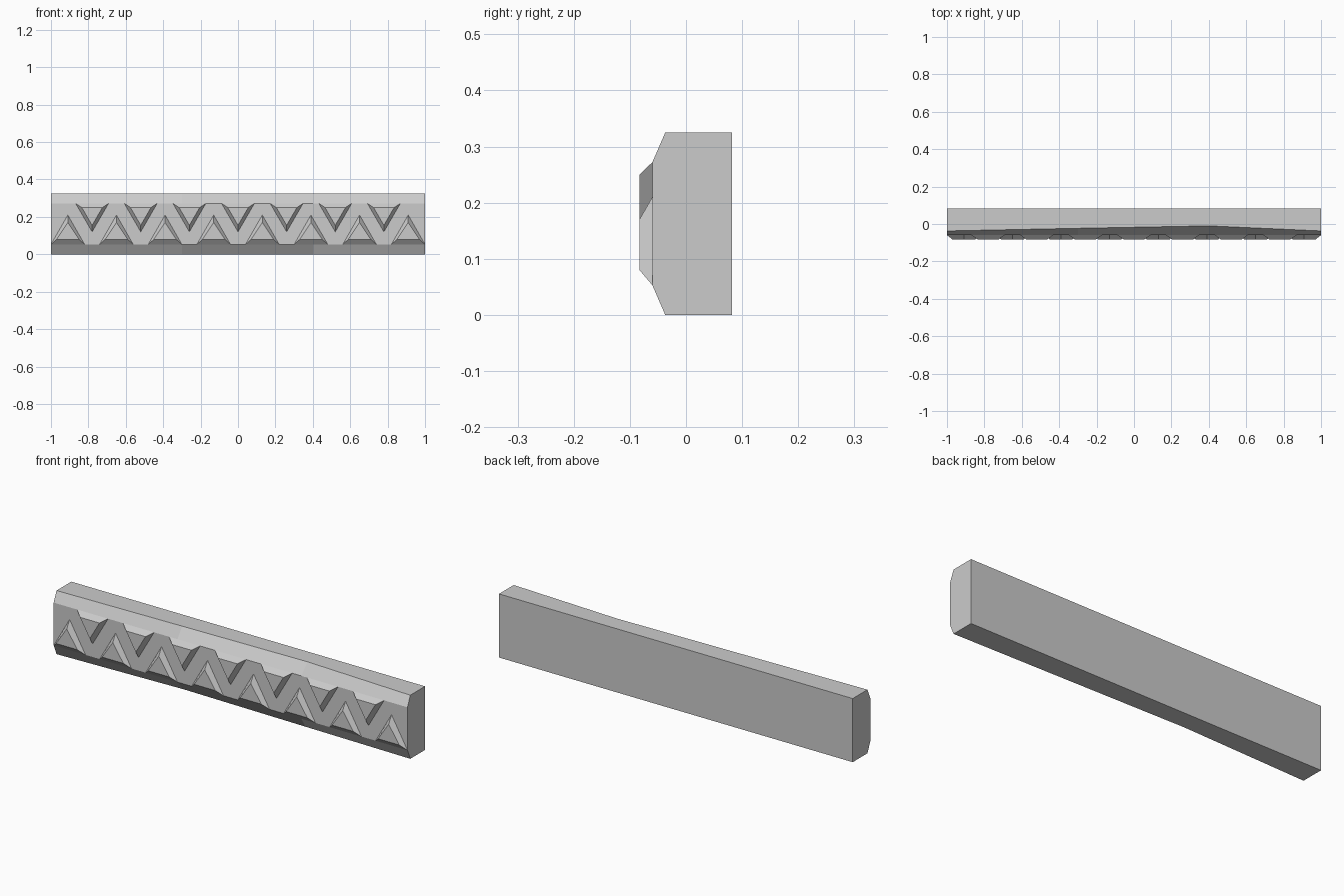
import bpy
import bmesh

cube = bpy.data.objects.get("Cube")
if cube:
    bpy.data.objects.remove(cube, do_unlink=True)

# Single stone grey
stone = bpy.data.materials.new("stone_grey")
stone.use_nodes = True
grey = (0.6, 0.6, 0.6, 1)
stone.diffuse_color = grey
stone.node_tree.nodes["Principled BSDF"].inputs["Base Color"].default_value = grey

HEIGHT, BACK, FACE, RAISED = 0.325, 0.082, -0.06, -0.083
FACE_LOW, FACE_HIGH = 0.053, 0.272


def finish(name, bm):
    bmesh.ops.recalc_face_normals(bm, faces=bm.faces)
    mesh = bpy.data.meshes.new(name)
    bm.to_mesh(mesh)
    bm.free()
    mesh.materials.append(stone)
    obj = bpy.data.objects.new(name, mesh)
    bpy.context.collection.objects.link(obj)
    return obj


# Beam: chamfered profile lofted along x, with slightly worn long edges
bm = bmesh.new()
rings = []
for x, top_y, bottom_y in ((-1, -0.037, -0.037), (-0.3, -0.023, -0.015),
                           (0.4, -0.01, -0.027), (1, -0.037, -0.037)):
    profile = ((BACK, 0), (bottom_y, 0), (FACE, FACE_LOW),
               (FACE, FACE_HIGH), (top_y, HEIGHT), (BACK, HEIGHT))
    rings.append([bm.verts.new((x, y, z)) for y, z in profile])
for a, b in zip(rings, rings[1:]):
    for i in range(len(a)):
        j = (i + 1) % len(a)
        bm.faces.new((a[i], a[j], b[j], b[i]))
bm.faces.new(rings[0])
bm.faces.new(rings[-1])
finish("beam", bm)


# Raised triangular tooth with bevelled sides
def tooth(name, x, base_z, tip_z, top_base_z, top_tip_z, half, top_half):
    bm = bmesh.new()
    outer = [bm.verts.new(p) for p in ((x - half, FACE, base_z),
             (x + half, FACE, base_z), (x, FACE, tip_z))]
    inner = [bm.verts.new(p) for p in ((x - top_half, RAISED, top_base_z),
             (x + top_half, RAISED, top_base_z), (x, RAISED, top_tip_z))]
    for i in range(3):
        j = (i + 1) % 3
        bm.faces.new((outer[i], outer[j], inner[j], inner[i]))
    bm.faces.new(inner)
    bm.faces.new(outer)
    finish(name, bm)


# Alternating rows leave a zigzag band of the beam face between them
SPACING = 0.26
for i in range(8):
    tooth(f"lower_tooth_{i + 1}", (i - 3.5) * SPACING,
          FACE_LOW, 0.21, 0.08, 0.17, 0.09, 0.06)
for i in range(7):
    tooth(f"upper_tooth_{i + 1}", (i - 3) * SPACING,
          FACE_HIGH, 0.12, 0.25, 0.155, 0.088, 0.055)
